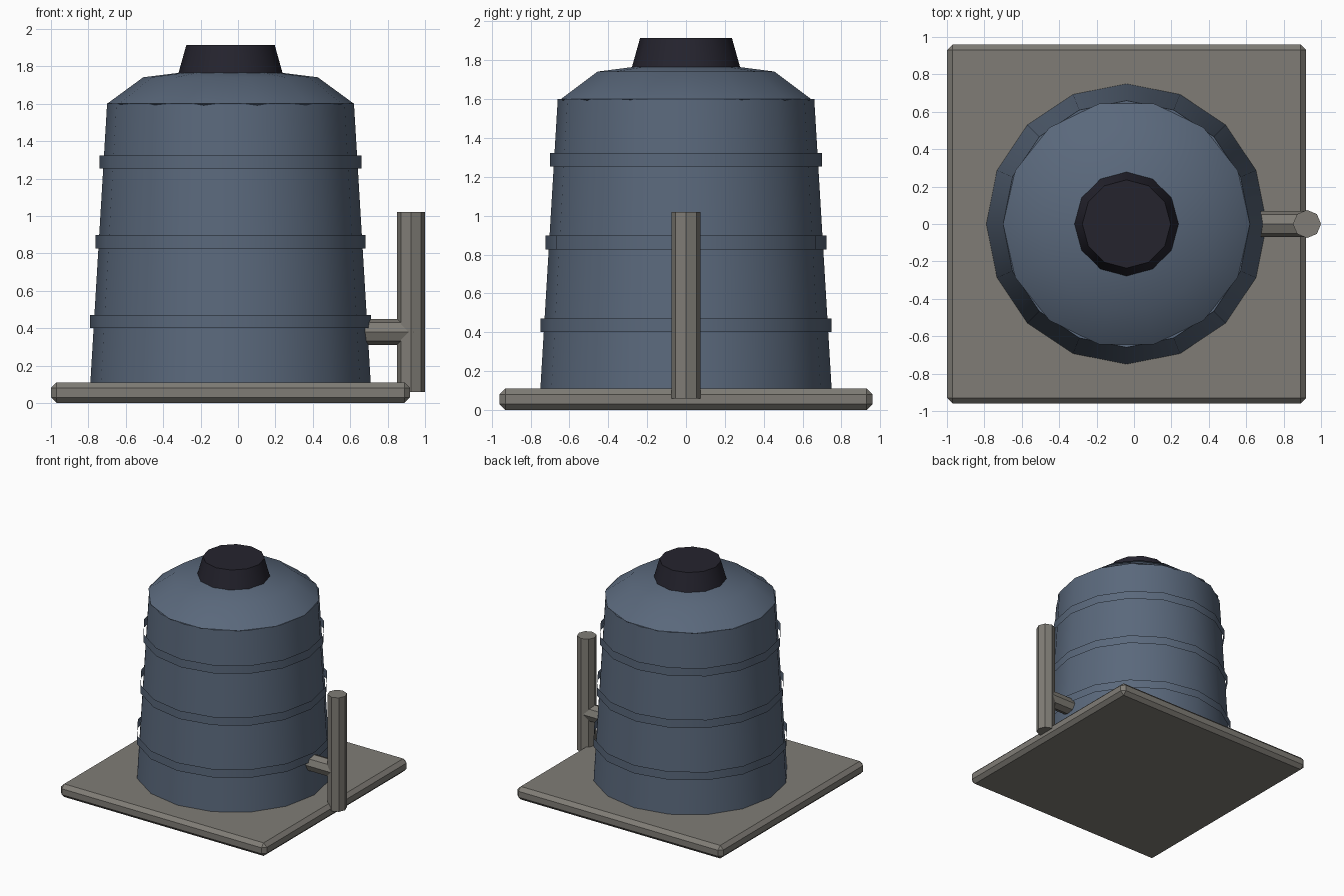
import bpy
import math
from mathutils import Matrix

cube = bpy.data.objects.get("Cube")
if cube:
    bpy.data.objects.remove(cube, do_unlink=True)


def material(name, rgb):
    mat = bpy.data.materials.new(name)
    mat.use_nodes = True
    mat.diffuse_color = (*rgb, 1)
    bsdf = mat.node_tree.nodes["Principled BSDF"]
    bsdf.inputs["Base Color"].default_value = (*rgb, 1)
    bsdf.inputs["Roughness"].default_value = 0.8
    return mat


steel = material("blue_grey_steel", (0.102, 0.139, 0.2))
stone = material("warm_grey", (0.214, 0.203, 0.18))
dark = material("dark_cap", (0.018, 0.017, 0.027))

AXIS_X = -0.04  # centre of the tank and slab


def finish(name, mat, smooth=True):
    obj = bpy.context.object
    obj.name = obj.data.name = name
    obj.data.materials.append(mat)
    if smooth:
        bpy.ops.object.shade_smooth_by_angle(angle=math.radians(30.5))
    return obj


def drum(name, mat, sides, r_low, r_high, z_low, z_high, x=AXIS_X, fill='NGON', smooth=True):
    """Upright prism or tapered drum between two heights."""
    bpy.ops.mesh.primitive_cone_add(
        vertices=sides, radius1=r_low, radius2=r_high, depth=z_high - z_low,
        end_fill_type=fill, location=(x, 0, (z_low + z_high) / 2))
    return finish(name, mat, smooth)


# Square slab with chamfered edges
bpy.ops.mesh.primitive_cube_add(size=1, location=(AXIS_X, 0, 0.055))
slab = finish("base_slab", stone, smooth=False)
slab.data.transform(Matrix.Diagonal((1.92, 1.92, 0.11, 1)))
bevel = slab.modifiers.new("chamfer", 'BEVEL')
bevel.width = 0.03
bevel.segments = 1

# Tapered tank body
drum("tank_body", steel, 16, 0.75, 0.66, 0.1, 1.6)

# Thin open hoops standing just off the body
for label, z, radius in (("lower", 0.435, 0.75), ("middle", 0.862, 0.723), ("upper", 1.288, 0.7)):
    drum(label + "_hoop", steel, 16, radius, radius, z - 0.035, z + 0.035, fill='NOTHING')

# Flattened dome roof, with corners on the y axis
bpy.ops.mesh.primitive_uv_sphere_add(segments=14, ring_count=4, radius=1, location=(AXIS_X, 0, 1.6))
roof = finish("domed_roof", steel, smooth=False)
roof.data.transform(Matrix.Diagonal((0.66, 0.66, 0.2, 1)) @ Matrix.Rotation(math.pi / 2, 4, 'Z'))
bpy.ops.object.shade_smooth_by_angle(angle=math.radians(30.5))

# Dark tapered lid
drum("roof_lid", dark, 12, 0.278, 0.236, 1.765, 1.915)

# Standing pipe and its connection into the tank
drum("standing_pipe", stone, 8, 0.075, 0.075, 0.06, 1.02, x=0.925, smooth=False)
feed = drum("feed_pipe", stone, 8, 0.07, 0.07, -0.16, 0.16, x=0, smooth=False)
feed.rotation_euler = (0, math.pi / 2, 0)
feed.location = (0.78, 0, 0.38)
